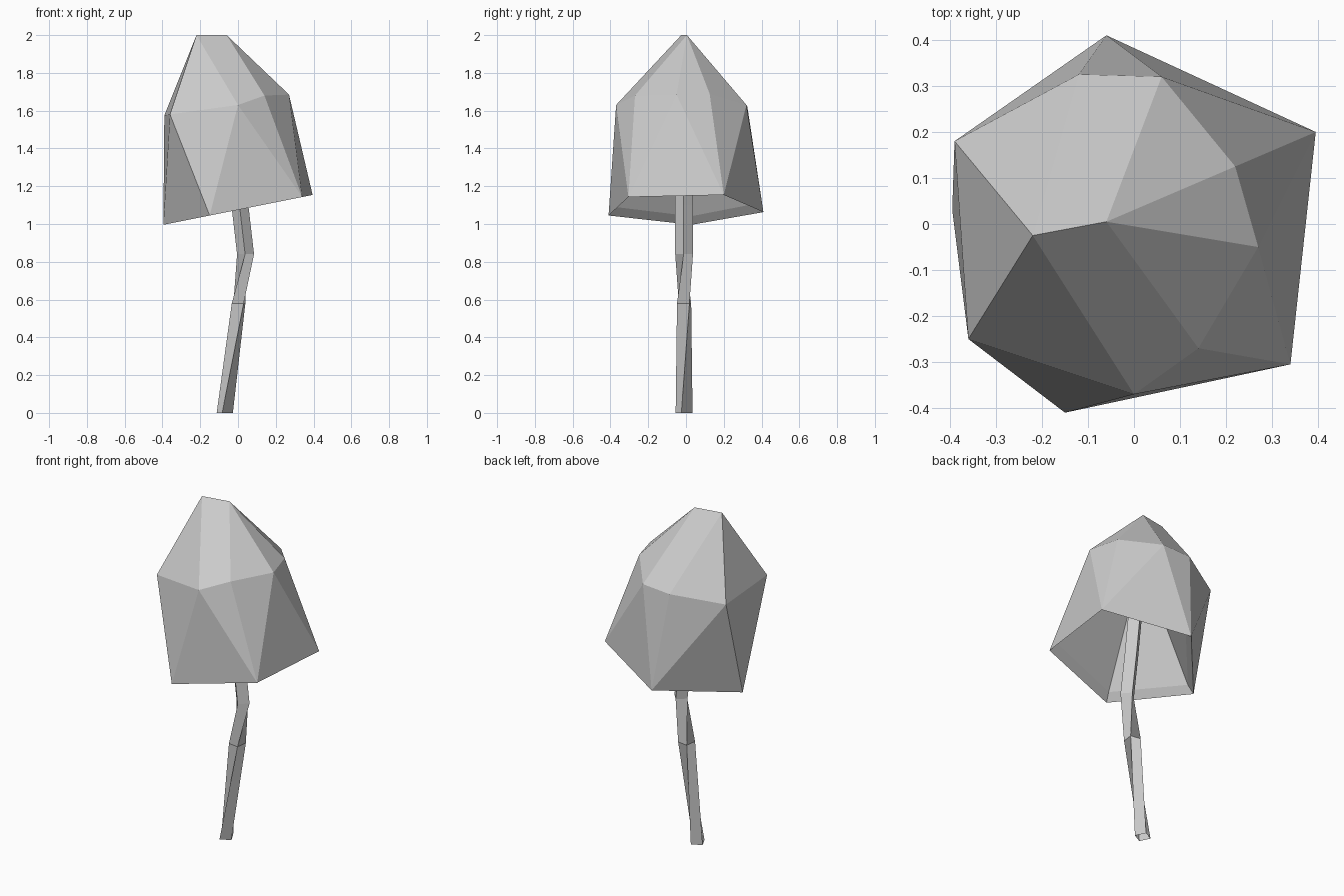
import bpy, bmesh, math

if "Cube" in bpy.data.objects:
    bpy.data.objects.remove(bpy.data.objects["Cube"])

def make_object(name, verts, faces):
    mesh = bpy.data.meshes.new(name)
    mesh.from_pydata(verts, [], faces)
    bm = bmesh.new()
    bm.from_mesh(mesh)
    bmesh.ops.recalc_face_normals(bm, faces=bm.faces)
    bm.to_mesh(mesh)
    bm.free()
    obj = bpy.data.objects.new(name, mesh)
    bpy.context.collection.objects.link(obj)
    return obj

# Cap outlines, both listed clockwise from the back: tilted rim and shoulder
rim = [(x, y, 1.075 + 0.2 * x) for x, y in
       [(-.06, .41), (.395, .20), (.34, -.305), (-.15, -.41), (-.395, .03)]]
shoulder = [(-.39, .18, 1.575), (-.12, .325, 1.62), (.06, .32, 1.63), (.22, .125, 1.69),
            (.27, -.05, 1.685), (.14, -.27, 1.68), (0, -.37, 1.63), (-.36, -.25, 1.58)]
ridge = [(-.22, -.025, 2.0), (-.06, .005, 2.0)]
n, m = len(rim), len(shoulder)

def S(i):
    return n + i % m

def R(i):
    return n + m + i

# Crown: shoulder up to the ridge
faces = [(R(0), S(1), S(0)), (R(0), R(1), S(2), S(1)), (R(1), R(0), S(6), S(5))]
faces += [(R(1), S(i + 1), S(i)) for i in (2, 3, 4)]
faces += [(R(0), S(i + 1), S(i)) for i in (6, 7)]

# Sides: each rim corner fans up to a run of shoulder points
runs = [(0, 2), (2, 4), (4, 5), (5, 6 + 0), (7, 8)]
runs = [(0, 2), (2, 4), (4, 6), (6, 7), (7, 8)]
for k, (first, last) in enumerate(runs):
    faces += [(S(i), S(i + 1), k) for i in range(first, last)]
    faces.append((S(last), (k + 1) % n, k))

# Underside: narrow lip, then a hollow cone rising to the stem
cx, cy = 0.02, -0.01
inner = [(cx + (x - cx) * .91, cy + (y - cy) * .91, z + .045) for x, y, z in rim]
verts = rim + shoulder + ridge + inner + [(-.06, -.01, 1.72)]
b = n + m + 2
for i in range(n):
    j = (i + 1) % n
    faces += [(i, j, b + j, b + i), (b + i, b + j, b + n)]
make_object("mushroom_cap", verts, faces)

# Stem: bent, twisted four-sided post (x, z, twist in degrees), open at both ends
path = [(-.07, 0, 0), (.003, .58, 55), (.04, .84, 105), (.01, 1.1, 105), (-.04, 1.6, 105)]
verts, faces = [], []
for x, z, twist in path:
    for k in range(4):
        a = math.radians(-108 + 90 * k + twist)
        verts.append((x + .045 * math.cos(a), -.01 + .047 * math.sin(a), z))
for r in range(len(path) - 1):
    for k in range(4):
        j = (k + 1) % 4
        faces.append((4 * r + k, 4 * r + j, 4 * r + 4 + j, 4 * r + 4 + k))
make_object("mushroom_stem", verts, faces)
